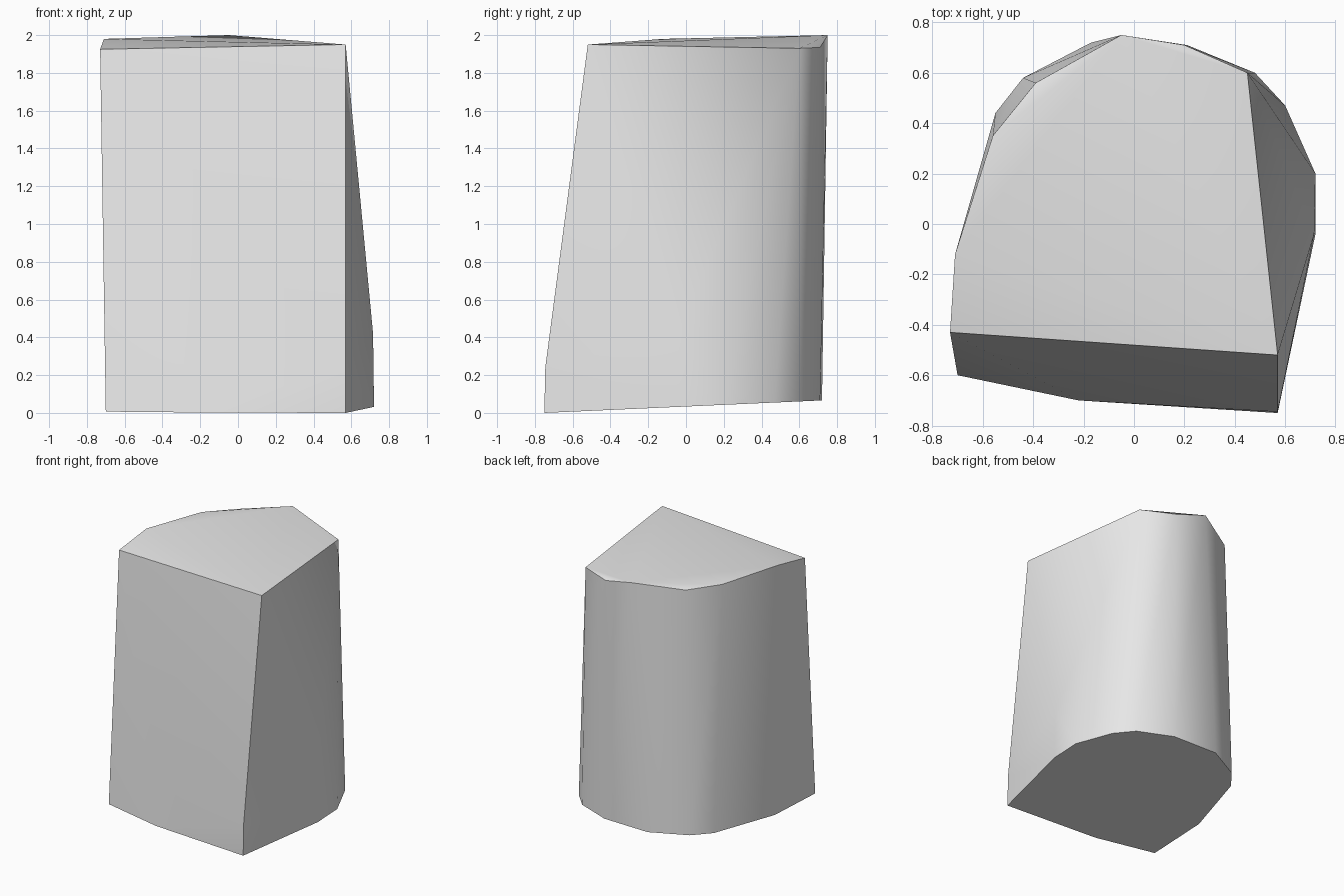
import bpy
import bmesh
import math

cube = bpy.data.objects.get("Cube")
if cube:
    bpy.data.objects.remove(cube, do_unlink=True)

# Uniform pale grey
grey = bpy.data.materials.new("pale_grey")
grey.use_nodes = True
colour = (0.8, 0.8, 0.8, 1)
grey.diffuse_color = colour
grey.node_tree.nodes["Principled BSDF"].inputs["Base Color"].default_value = colour

# Base outline; its height rises gently towards the back
base = [(-0.70, -0.60), (-0.22, -0.70), (0.57, -0.75), (0.72, -0.04),
        (0.72, 0.20), (0.60, 0.47), (0.48, 0.60), (0.21, 0.71),
        (-0.17, 0.72), (-0.44, 0.58), (-0.55, 0.44), (-0.70, -0.10)]

# Crown outline with its slightly uneven heights
crown = [(-0.73, -0.43, 1.925), (-0.71, -0.12, 1.98), (-0.56, 0.35, 1.97),
         (-0.39, 0.56, 1.96), (-0.05, 0.75, 2.0), (0.20, 0.71, 1.935),
         (0.45, 0.60, 1.93), (0.57, -0.52, 1.95)]

# Slight bulges low on the front corner and the flank
bulges = [(0.57, -0.745, 0.24), (0.715, -0.04, 0.42)]

# Chunky block: the convex skin around the outlines
bm = bmesh.new()
for x, y in base:
    bm.verts.new((x, y, 0.045 * (y + 0.75)))
for point in crown + bulges:
    bm.verts.new(point)
hull = bmesh.ops.convex_hull(bm, input=list(bm.verts))
loose = {v for v in hull["geom_interior"] + hull["geom_unused"]
         if isinstance(v, bmesh.types.BMVert)}
bmesh.ops.delete(bm, geom=list(loose), context='VERTS')
bmesh.ops.recalc_face_normals(bm, faces=list(bm.faces))
mesh = bpy.data.meshes.new("chunky_block")
bm.to_mesh(mesh)
bm.free()
mesh.materials.append(grey)

block = bpy.data.objects.new("chunky_block", mesh)
bpy.context.collection.objects.link(block)
bpy.ops.object.select_all(action='DESELECT')
block.select_set(True)
bpy.context.view_layer.objects.active = block
bpy.ops.object.shade_smooth_by_angle(angle=math.radians(40))
